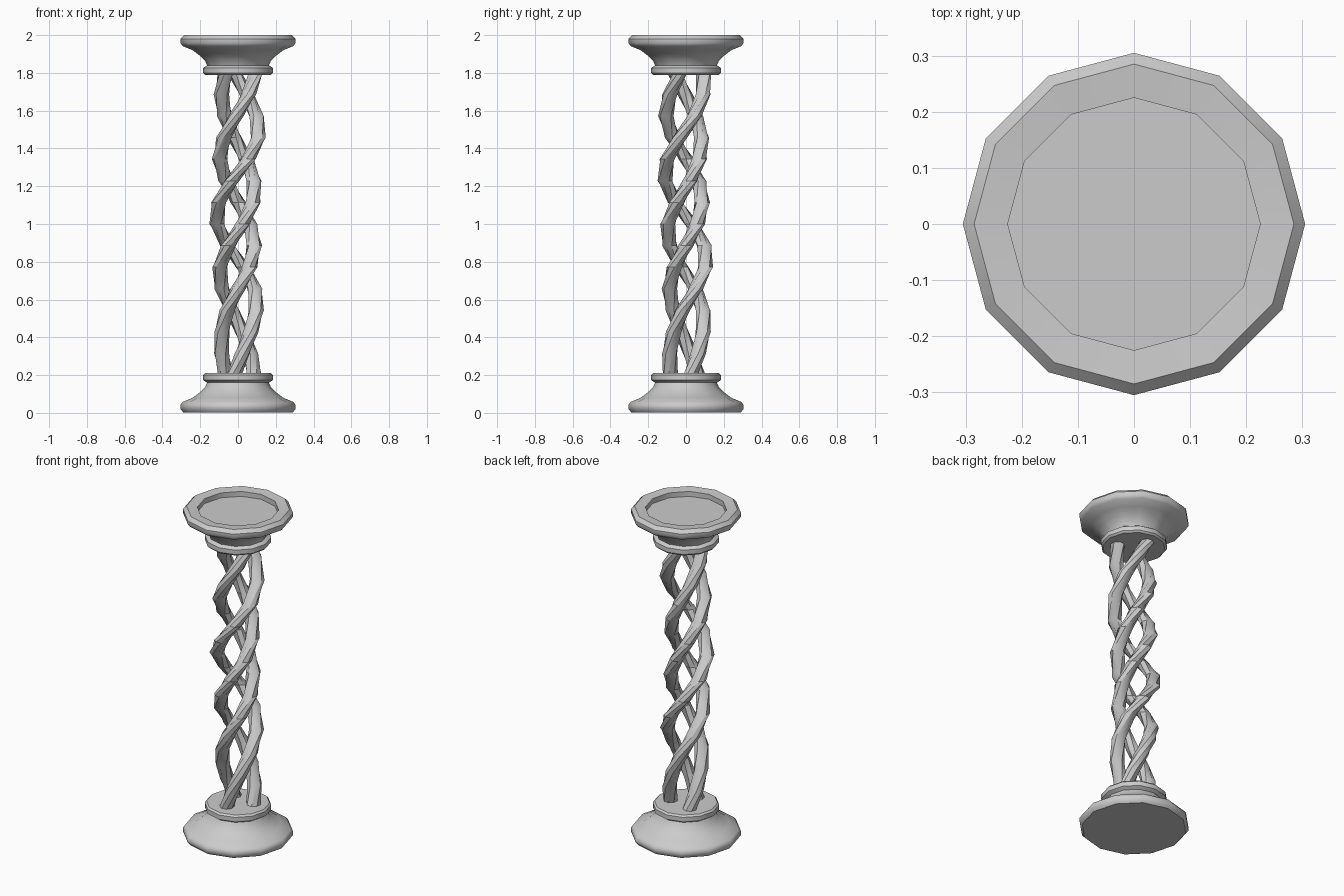
import bpy, bmesh
from math import sin, cos, pi, radians

if "Cube" in bpy.data.objects:
    bpy.data.objects.remove(bpy.data.objects["Cube"])

def finish(name, bm):
    bmesh.ops.recalc_face_normals(bm, faces=bm.faces)
    me = bpy.data.meshes.new(name)
    bm.to_mesh(me)
    bm.free()
    ob = bpy.data.objects.new(name, me)
    bpy.context.collection.objects.link(ob)
    bpy.ops.object.select_all(action='DESELECT')
    ob.select_set(True)
    bpy.context.view_layer.objects.active = ob
    bpy.ops.object.shade_smooth_by_angle(angle=radians(42))
    return ob

def loft(name, rings):
    # rings: list of (cx, cy, z, radius, start angle), sides
    bm = bmesh.new()
    loops = []
    for cx, cy, z, r, a0, n in rings:
        loops.append([bm.verts.new((cx + r * cos(a0 + 2 * pi * i / n),
                                    cy + r * sin(a0 + 2 * pi * i / n), z)) for i in range(n)])
    for a, b in zip(loops, loops[1:]):
        n = len(a)
        for i in range(n):
            bm.faces.new((a[i], a[(i + 1) % n], b[(i + 1) % n], b[i]))
    bm.faces.new(loops[0][::-1])
    bm.faces.new(loops[-1])
    return finish(name, bm)

def turned(name, profile):
    return loft(name, [(0, 0, z, r, 0, 12) for r, z in profile])

def interp(x, pts):
    for (x0, y0), (x1, y1) in zip(pts, pts[1:]):
        if x <= x1:
            break
    return y0 + (y1 - y0) * (x - x0) / (x1 - x0)

# Flared foot and cap share one half profile
flare = [(0.305, 0.02), (0.305, 0.042), (0.293, 0.058), (0.24, 0.08),
         (0.20, 0.11), (0.175, 0.135), (0.163, 0.16), (0.172, 0.165),
         (0.184, 0.173), (0.184, 0.2), (0.174, 0.21)]
turned("base", [(0.29, 0.003), *flare])
turned("capital", [(0.225, 1.965), (0.225, 1.995), (0.285, 2.0)] +
       [(r, 2 - z) for r, z in flare])

# Three twisted strands, each with its own slightly varying distance from the axis
twist = [(0.2, -104), (0.36, -64), (0.58, 0), (1.5, 360), (1.8, 462)]
offsets = {
    "strand_1": (0, [(0.2, 0.085), (0.58, 0.1), (1.05, 0.118), (1.5, 0.112), (1.8, 0.095)]),
    "strand_2": (120, [(0.2, 0.09), (0.75, 0.1), (1.0, 0.1), (1.3, 0.082), (1.8, 0.09)]),
    "strand_3": (240, [(0.2, 0.09), (0.66, 0.088), (1.1, 0.085), (1.55, 0.108), (1.8, 0.098)]),
}
LEVELS = 15
for name, (start, dist) in offsets.items():
    rings = []
    for k in range(LEVELS):
        z = 0.2 + 1.6 * k / (LEVELS - 1)
        a = radians(interp(z, twist) + start)
        d = interp(z, dist)
        rings.append((d * cos(a), d * sin(a), z, 0.041, a, 8))
    loft(name, rings)
